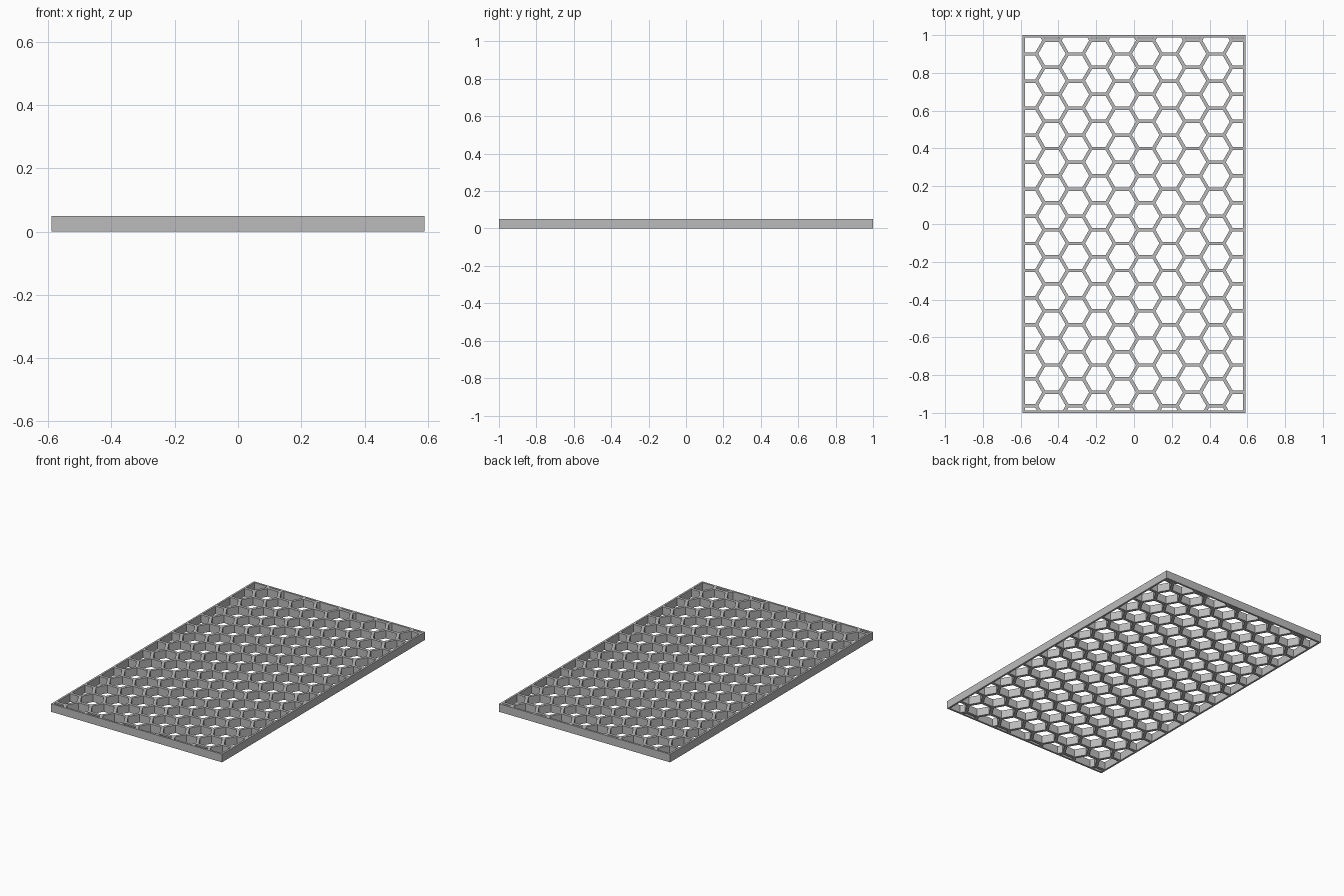
import bpy
import math

# Remove the default cube
cube = bpy.data.objects.get("Cube")
if cube:
    bpy.data.objects.remove(cube, do_unlink=True)

HALF_X, HALF_Y, HEIGHT = 0.59, 1.0, 0.05
FRAME = 0.012
WALL = 0.018
PITCH = 0.1433
STEP_X = PITCH * math.sqrt(3) / 2

# Grey material
grey = bpy.data.materials.new("mid_grey")
grey.use_nodes = True
colour = (0.5, 0.5, 0.5, 1)
grey.diffuse_color = colour
grey.node_tree.nodes["Principled BSDF"].inputs["Base Color"].default_value = colour


def clip(points, axis, sign, limit):
    """Keep the part of a polygon where sign * coordinate <= limit."""
    kept = []
    for a, b in zip(points, points[1:] + points[:1]):
        da, db = sign * a[axis] - limit, sign * b[axis] - limit
        if da <= 0:
            kept.append(a)
        if da * db < 0:
            t = da / (da - db)
            kept.append((a[0] + (b[0] - a[0]) * t, a[1] + (b[1] - a[1]) * t))
    return kept


def hexagon(cx, cy):
    """Flat-topped opening, trimmed to the inside of the frame."""
    radius = (PITCH - WALL) / math.sqrt(3)
    points = [(cx + radius * math.cos(math.radians(60 * i)),
               cy + radius * math.sin(math.radians(60 * i))) for i in range(6)]
    for axis, limit in ((0, HALF_X - FRAME), (1, HALF_Y - FRAME)):
        for sign in (1, -1):
            points = clip(points, axis, sign, limit)
    return points


def add_outline(curve, points):
    spline = curve.splines.new("POLY")
    spline.points.add(len(points) - 1)
    for p, (x, y) in zip(spline.points, points):
        p.co = (x, y, 0, 1)
    spline.use_cyclic_u = True


# Panel profile: the frame outline with staggered hexagonal openings
profile = bpy.data.curves.new("panel_profile", "CURVE")
profile.dimensions = "2D"
profile.fill_mode = "BOTH"
profile.extrude = HEIGHT / 2
add_outline(profile, [(-HALF_X, -HALF_Y), (HALF_X, -HALF_Y),
                      (HALF_X, HALF_Y), (-HALF_X, HALF_Y)])
for col in range(-1, 11):
    x = (col - 4.5) * STEP_X
    top = 0.973 + PITCH / 2 if col % 2 else 0.9 + PITCH / 2
    for row in range(16):
        cell = hexagon(x, top - row * PITCH)
        if len(cell) < 3:
            continue
        spans = [max(v) - min(v) for v in zip(*cell)]
        if min(spans) > 0.003:
            add_outline(profile, cell)

# Turn the profile into a mesh standing on the ground
source = bpy.data.objects.new("panel_source", profile)
bpy.context.collection.objects.link(source)
bpy.context.view_layer.update()
evaluated = source.evaluated_get(bpy.context.evaluated_depsgraph_get())
mesh = bpy.data.meshes.new_from_object(evaluated)
bpy.data.objects.remove(source, do_unlink=True)
mesh.name = "honeycomb_panel"
mesh.materials.clear()
mesh.materials.append(grey)
for face in mesh.polygons:
    face.use_smooth = False
panel = bpy.data.objects.new("honeycomb_panel", mesh)
panel.location.z = HEIGHT / 2
bpy.context.collection.objects.link(panel)
